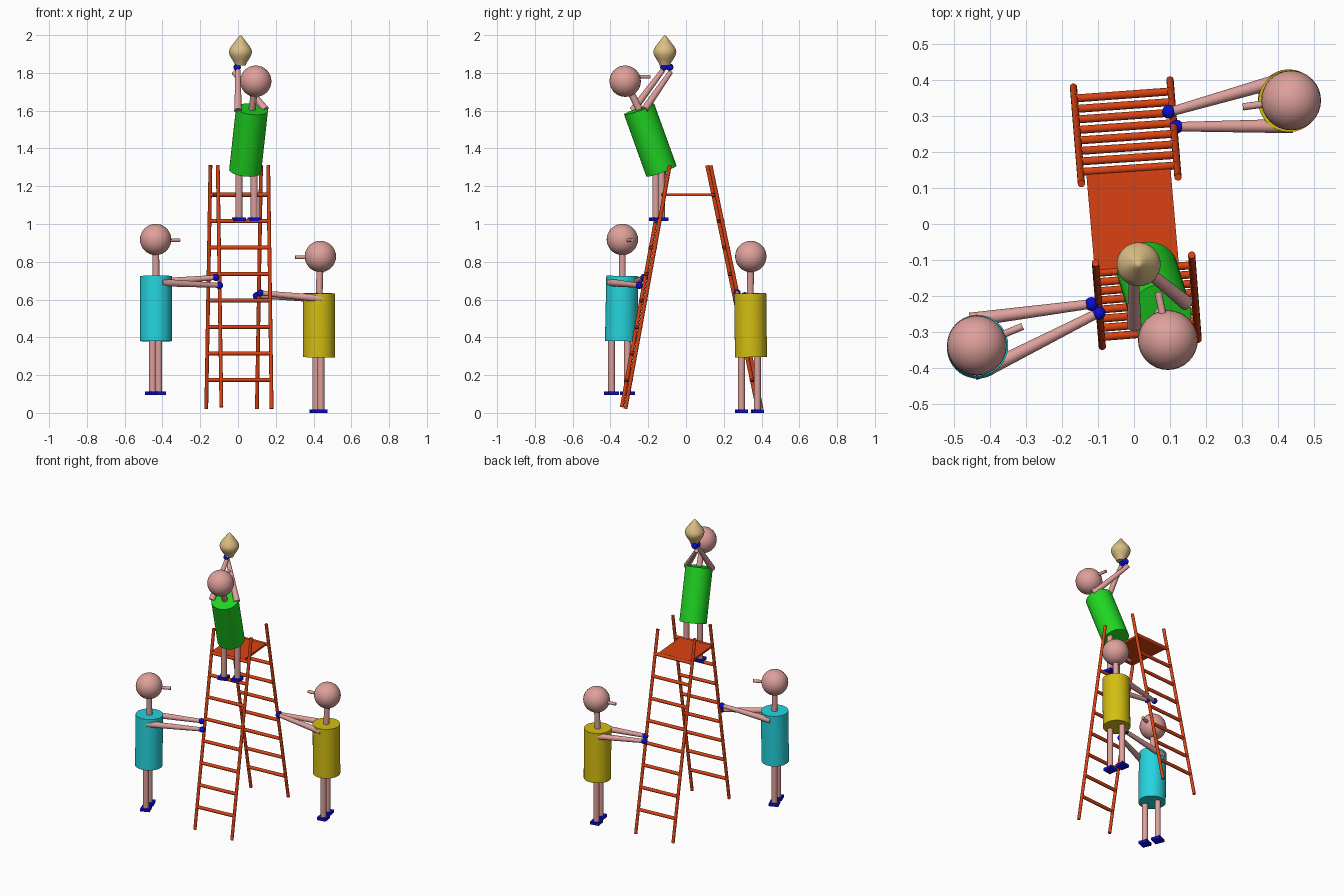
import bpy, math
from mathutils import Vector

if "Cube" in bpy.data.objects:
    bpy.data.objects.remove(bpy.data.objects["Cube"])


def material(name, rgb):
    m = bpy.data.materials.new(name)
    lin = [((c / 255 + 0.055) / 1.055) ** 2.4 if c > 10 else c / 255 / 12.92 for c in rgb]
    m.diffuse_color = (*lin, 1)
    m.use_nodes = True
    m.node_tree.nodes["Principled BSDF"].inputs["Base Color"].default_value = m.diffuse_color
    return m


SKIN = material("skin pink", (222, 160, 155))
BLUE = material("blue", (12, 12, 212))
WOOD = material("ladder red", (218, 66, 18))
GREEN = material("green", (32, 215, 34))
CYAN = material("cyan", (38, 212, 222))
YELLOW = material("yellow", (212, 190, 18))
TAN = material("tan", (220, 190, 132))


def finish(name, mat):
    ob = bpy.context.object
    ob.name = name
    ob.data.materials.append(mat)
    bpy.ops.object.shade_smooth_by_angle(angle=math.radians(35))
    return ob


def rod(name, a, b, r1, mat, r2=None, sides=24):
    a, b = Vector(a), Vector(b)
    d = b - a
    bpy.ops.mesh.primitive_cone_add(vertices=sides, radius1=r1, radius2=r1 if r2 is None else r2,
                                    depth=d.length, location=(a + b) / 2,
                                    rotation=d.to_track_quat('Z', 'Y').to_euler())
    return finish(name, mat)


def ball(name, c, r, mat):
    bpy.ops.mesh.primitive_uv_sphere_add(segments=32, ring_count=16, radius=r, location=c)
    return finish(name, mat)


def box(name, c, size, angle, mat):
    bpy.ops.mesh.primitive_cube_add(size=1, location=c, rotation=(0, 0, angle))
    ob = bpy.context.object
    ob.scale = size
    return finish(name, mat)


# Two leaning ladders: rail ends (bottom, top) for left and right
ladders = {
    "front": (((-0.088, -0.34, 0.03), (-0.107, -0.108, 1.31)),
              ((0.178, -0.32, 0.022), (0.160, -0.086, 1.31))),
    "back": (((-0.168, 0.38, 0.022), (-0.146, 0.112, 1.31)),
             ((0.100, 0.40, 0.022), (0.122, 0.130, 1.31))),
}


def at_height(rail, z):
    a, b = Vector(rail[0]), Vector(rail[1])
    return a.lerp(b, (z - a.z) / (b.z - a.z))


for side, rails in ladders.items():
    for label, rail in zip(("left", "right"), rails):
        rod(f"{side}_{label}_rail", rail[0], rail[1], 0.010, WOOD)
    for i in range(8):
        z = 0.175 + 0.14 * i
        rod(f"{side}_rung_{i + 1}", at_height(rails[0], z), at_height(rails[1], z), 0.011, WOOD)

# Platform between the top rungs
box("platform", (-0.004, 0.014, 1.155), (0.234, 0.29, 0.014), math.radians(5), WOOD)


# One figure: torso axis, head, nose tip, shoulders, wrists, hands and legs
def figure(name, shirt, low, high, head, nose, arms, legs, floor, facing):
    rod(name + "_torso", low, high, 0.085, shirt, sides=40)
    rod(name + "_neck", high, head, 0.018, SKIN)
    ball(name + "_head", head, 0.083, SKIN)
    rod(name + "_nose", (head[0], head[1], nose[2]), nose, 0.010, SKIN)
    for label, (shoulder, wrist, hand) in zip(("left", "right"), arms):
        rod(f"{name}_{label}_arm", shoulder, wrist, 0.020, SKIN, 0.013)
        ball(f"{name}_{label}_hand", hand, 0.019, BLUE)
    for label, (x, y) in zip(("left", "right"), legs):
        rod(f"{name}_{label}_leg", (x, y, floor + 0.01), (x, y, low[2] + 0.03), 0.0185, SKIN)
        box(f"{name}_{label}_foot", (x, y, floor + 0.009), (0.06, 0.06, 0.018), facing, BLUE)


# Helper on the left, holding the front ladder
figure("left_helper", CYAN, (-0.434, -0.344, 0.38), (-0.434, -0.337, 0.725),
       (-0.436, -0.337, 0.918), (-0.309, -0.284, 0.914),
       [((-0.455, -0.266, 0.69), (-0.12, -0.222, 0.717), (-0.118, -0.222, 0.717)),
        ((-0.406, -0.402, 0.69), (-0.10, -0.247, 0.675), (-0.098, -0.247, 0.675))],
       [(-0.452, -0.31), (-0.42, -0.394)], 0.096, math.radians(22))

# Helper on the right, holding the back ladder
figure("right_helper", YELLOW, (0.429, 0.344, 0.295), (0.430, 0.340, 0.633),
       (0.436, 0.343, 0.828), (0.302, 0.325, 0.824),
       [((0.440, 0.272, 0.605), (0.12, 0.270, 0.635), (0.118, 0.270, 0.635)),
        ((0.424, 0.404, 0.605), (0.10, 0.311, 0.620), (0.097, 0.311, 0.620))],
       [(0.439, 0.294), (0.413, 0.378)], 0.0, math.radians(9))

# Climber standing at the top, leaning back with both arms raised
figure("climber", GREEN, (0.038, -0.130, 1.28), (0.074, -0.248, 1.608),
       (0.094, -0.322, 1.756), (0.067, -0.189, 1.78),
       [((0.0, -0.282, 1.60), (0.0, -0.122, 1.815), (-0.004, -0.118, 1.83)),
        ((0.146, -0.22, 1.605), (-0.022, -0.083, 1.803), (-0.005, -0.086, 1.83))],
       [(0.005, -0.16), (0.086, -0.13)], 1.017, math.radians(14))

# Teardrop ornament: lathed profile of radius and height
profile = [(0, 1.838), (0.027, 1.838), (0.032, 1.852), (0.045, 1.872), (0.057, 1.893),
           (0.061, 1.910), (0.058, 1.925), (0.048, 1.942), (0.034, 1.960),
           (0.021, 1.977), (0.010, 1.992), (0, 2.0)]
n = 32
verts, faces = [], []
for r, z in profile:
    for k in range(n):
        t = 2 * math.pi * k / n
        verts.append((0.013 + r * math.cos(t), -0.112 + r * math.sin(t), z))
for j in range(len(profile) - 1):
    for k in range(n):
        m = (k + 1) % n
        faces.append((j * n + k, j * n + m, (j + 1) * n + m, (j + 1) * n + k))
mesh = bpy.data.meshes.new("ornament")
mesh.from_pydata(verts, [], faces)
ornament = bpy.data.objects.new("ornament", mesh)
bpy.context.collection.objects.link(ornament)
bpy.ops.object.select_all(action='DESELECT')
ornament.select_set(True)
bpy.context.view_layer.objects.active = ornament
bpy.ops.object.mode_set(mode='EDIT')
bpy.ops.mesh.select_all(action='SELECT')
bpy.ops.mesh.remove_doubles(threshold=0.0001)
bpy.ops.mesh.normals_make_consistent(inside=False)
bpy.ops.object.mode_set(mode='OBJECT')
finish("ornament", TAN)
